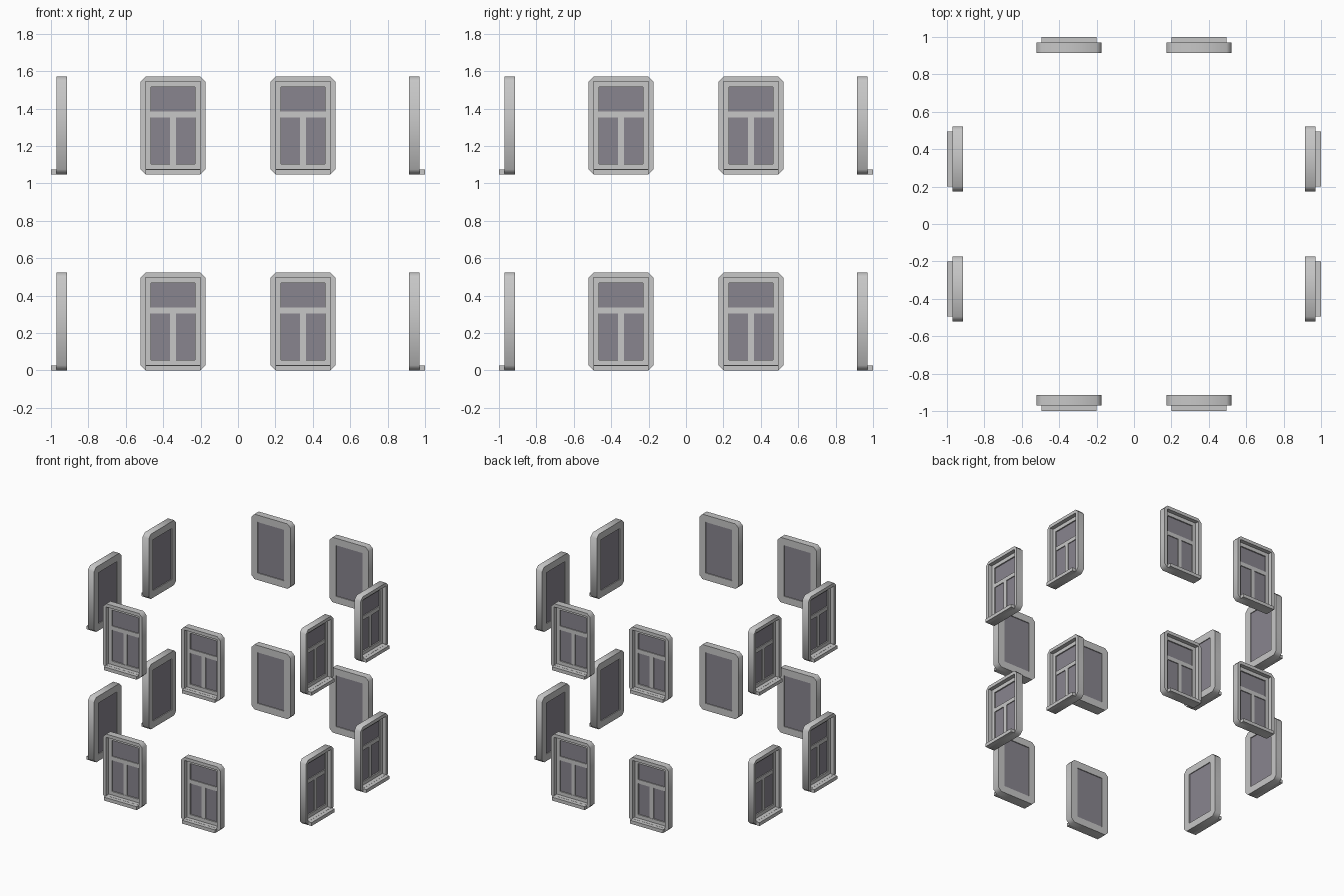
import bpy, bmesh
from math import radians, pi
from mathutils import Matrix

cube = bpy.data.objects.get("Cube")
if cube:
    bpy.data.objects.remove(cube, do_unlink=True)


def material(name, rgb):
    m = bpy.data.materials.new(name)
    m.use_nodes = True
    m.diffuse_color = (*rgb, 1)
    m.node_tree.nodes["Principled BSDF"].inputs["Base Color"].default_value = (*rgb, 1)
    return m


FRAME = material("light grey paint", (0.57, 0.57, 0.57))
GLASS = material("dusky grey glass", (0.25, 0.235, 0.275))


def finish(bm, name, mat):
    bmesh.ops.remove_doubles(bm, verts=bm.verts, dist=0.0005)
    bmesh.ops.recalc_face_normals(bm, faces=bm.faces)
    me = bpy.data.meshes.new(name)
    bm.to_mesh(me)
    bm.free()
    me.materials.append(mat)
    me.shade_smooth()
    me.set_sharp_from_angle(angle=radians(60))
    return me


def outline(w, z0, z1, cut, y):
    """Rectangle with cut corners, facing -y."""
    return [(-w, y, z0 + cut), (-w + cut, y, z0), (w - cut, y, z0), (w, y, z0 + cut),
            (w, y, z1 - cut), (w - cut, y, z1), (-w + cut, y, z1), (-w, y, z1 - cut)]


def ring(name, loops, mat):
    """Closed band swept through a cycle of outlines."""
    bm = bmesh.new()
    rows = [[bm.verts.new(p) for p in outline(*l)] for l in loops]
    for a, b in zip(rows, rows[1:] + rows[:1]):
        for i in range(8):
            j = (i + 1) % 8
            bm.faces.new((a[i], a[j], b[j], b[i]))
    bmesh.ops.dissolve_degenerate(bm, dist=0.0005, edges=bm.edges)
    return finish(bm, name, mat)


def boxes(name, bounds, mat):
    bm = bmesh.new()
    for lo, hi in bounds:
        size = [b - a for a, b in zip(lo, hi)]
        mid = [(a + b) / 2 for a, b in zip(lo, hi)]
        bmesh.ops.create_cube(bm, size=1, matrix=Matrix.Translation(mid) @ Matrix.Diagonal((*size, 1)))
    return finish(bm, name, mat)


# One window, with its outer side towards -y
BACK, FRONT, STEP = -0.915, -0.97, -0.938
parts = {
    # Chamfered casing with a stepped opening
    "frame": ring("frame", [
        (0.174, 0, 0.522, 0.027, BACK), (0.174, 0, 0.522, 0.027, FRONT),
        (0.146, 0.028, 0.496, 0, FRONT), (0.146, 0.028, 0.496, 0, STEP),
        (0.118, 0.056, 0.466, 0, STEP), (0.118, 0.056, 0.466, 0, BACK)], FRAME),
    # Projecting ledge
    "sill": boxes("sill", [((-0.146, -1.0, 0.0), (0.146, -0.96, 0.027))], FRAME),
    # Pane
    "glass": boxes("glass", [((-0.12, -0.928, 0.054), (0.12, -0.922, 0.468))], GLASS),
    # T-shaped glazing bars
    "glazing_bars": boxes("glazing_bars", [
        ((-0.118, -0.935, 0.305), (0.118, -0.927, 0.337)),
        ((-0.016, -0.935, 0.056), (0.016, -0.927, 0.305))], FRAME),
}

# Two by two windows on each of the four sides
for turn, side in enumerate(("front", "left", "back", "right")):
    for level, z in (("lower", 0), ("upper", 1.048)):
        for spot, x in (("first", -0.3475), ("second", 0.3475)):
            place = Matrix.Rotation(turn * pi / 2, 4, "Z") @ Matrix.Translation((x, 0, z))
            for part, me in parts.items():
                ob = bpy.data.objects.new(f"{side}_{level}_{spot}_window_{part}", me)
                ob.matrix_world = place
                bpy.context.collection.objects.link(ob)
